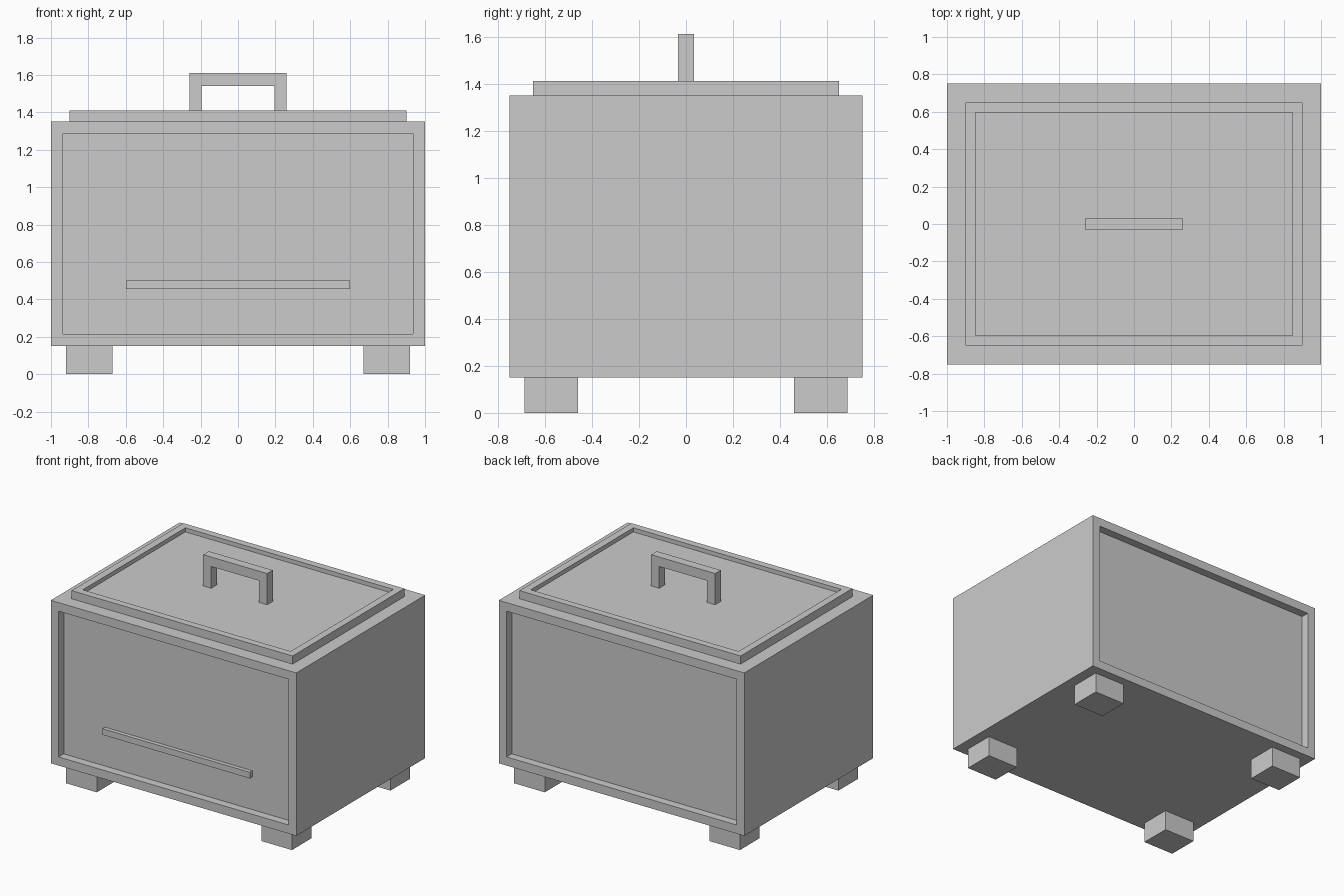
import bpy, bmesh
from mathutils import Vector

if "Cube" in bpy.data.objects:
    bpy.data.objects.remove(bpy.data.objects["Cube"])


def finish(name, bm):
    bmesh.ops.recalc_face_normals(bm, faces=bm.faces[:])
    mesh = bpy.data.meshes.new(name)
    bm.to_mesh(mesh)
    bm.free()
    obj = bpy.data.objects.new(name, mesh)
    bpy.context.collection.objects.link(obj)
    return obj


def box(name, lo, hi, recessed=(), border=0, depth=0):
    """Box between two corners; faces pointing along `recessed` get a sunken panel."""
    lo, hi = Vector(lo), Vector(hi)
    bm = bmesh.new()
    bmesh.ops.create_cube(bm, size=1)
    bmesh.ops.scale(bm, vec=hi - lo, verts=bm.verts)
    bmesh.ops.translate(bm, vec=(lo + hi) / 2, verts=bm.verts)
    bm.normal_update()
    for direction in map(Vector, recessed):
        face = max(bm.faces, key=lambda f: f.normal.dot(direction) * f.calc_area())
        bmesh.ops.inset_individual(bm, faces=[face], thickness=border)
        panel = bmesh.ops.extrude_discrete_faces(bm, faces=[face])["faces"][0]
        bmesh.ops.translate(bm, vec=direction * -depth, verts=panel.verts)
        bm.normal_update()
    return finish(name, bm)


# Body with sunken front and back panels
box("body", (-1, -0.75, 0.15), (1, 0.75, 1.35),
    recessed=[(0, -1, 0), (0, 1, 0)], border=0.09, depth=0.06)

# Lid with a shallow tray
box("lid", (-0.9, -0.65, 1.35), (0.9, 0.65, 1.41),
    recessed=[(0, 0, 1)], border=0.075, depth=0.03)

# Rail on the front panel
box("front_rail", (-0.6, -0.72, 0.455), (0.6, -0.69, 0.5))

# Four feet
for side, sx in (("left", -1), ("right", 1)):
    for end, sy in (("front", -1), ("back", 1)):
        c = Vector((0.795 * sx, 0.573 * sy, 0.075))
        half = Vector((0.125, 0.113, 0.075))
        box(f"{end}_{side}_foot", c - half, c + half)

# Lid handle: a square arch profile, extruded
profile = [(-0.26, 1.38), (-0.26, 1.61), (0.26, 1.61), (0.26, 1.38),
           (0.195, 1.38), (0.195, 1.54), (-0.195, 1.54), (-0.195, 1.38)]
bm = bmesh.new()
arch = bm.faces.new([bm.verts.new((x, -0.033, z)) for x, z in profile])
geom = bmesh.ops.extrude_face_region(bm, geom=[arch])["geom"]
bmesh.ops.translate(bm, vec=(0, 0.066, 0),
                    verts=[v for v in geom if isinstance(v, bmesh.types.BMVert)])
finish("lid_handle", bm)
